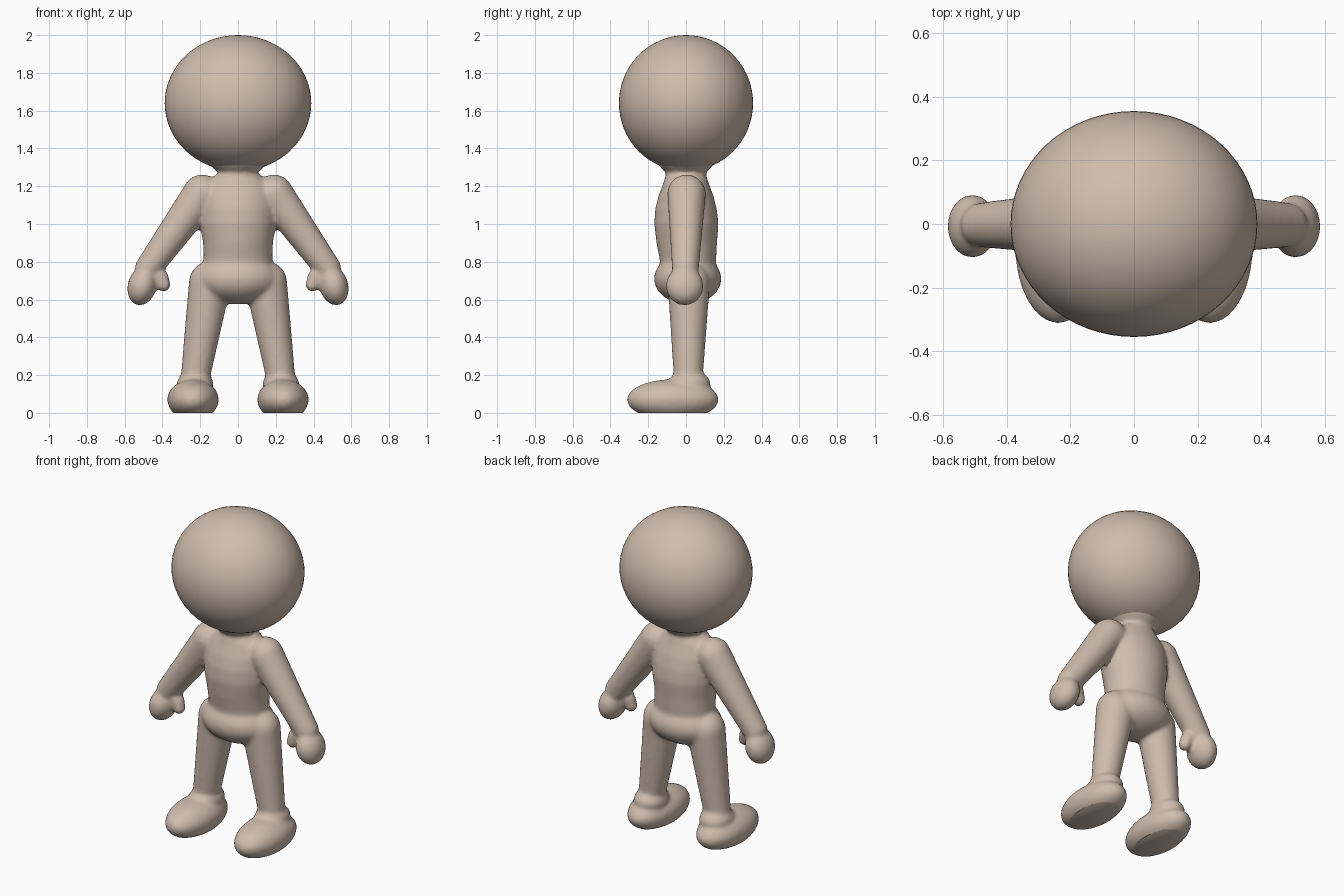
import bpy
import bmesh
from math import cos, sin, tau
from mathutils import Matrix, Vector

if "Cube" in bpy.data.objects:
    bpy.data.objects.remove(bpy.data.objects["Cube"])

skin = bpy.data.materials.new("beige_skin")
skin.use_nodes = True
colour = (0.63, 0.51, 0.42, 1)
skin.diffuse_color = colour
shader = next(n for n in skin.node_tree.nodes if n.type == "BSDF_PRINCIPLED")
shader.inputs["Base Color"].default_value = colour
shader.inputs["Roughness"].default_value = 0.8


def ellipsoid(bm, centre, radii, turn=None, segments=40):
    """Closed ball stretched to three radii, optionally turned."""
    matrix = Matrix.Translation(centre) @ (turn or Matrix()) @ Matrix.Diagonal((*radii, 1))
    bmesh.ops.create_uvsphere(bm, u_segments=segments, v_segments=segments // 2,
                              radius=1, matrix=matrix)


def limb(bm, start, end, r_start, r_end):
    """Tapered tube with rounded ends."""
    a, b = Vector(start), Vector(end)
    turn = (b - a).to_track_quat("Z", "Y").to_matrix().to_4x4()
    bmesh.ops.create_cone(bm, cap_ends=True, segments=32, radius1=r_start, radius2=r_end,
                          depth=(b - a).length, matrix=Matrix.Translation((a + b) / 2) @ turn)
    ellipsoid(bm, a, [r_start] * 3, segments=32)
    ellipsoid(bm, b, [r_end] * 3, segments=32)


def loft(bm, rings, sides=40):
    """Stack of ellipses given as height, half width, half depth, y offset."""
    loops = [[bm.verts.new((rx * cos(tau * i / sides), y + ry * sin(tau * i / sides), z))
              for i in range(sides)] for z, rx, ry, y in rings]
    bm.faces.new(loops[0][::-1])
    bm.faces.new(loops[-1])
    for low, high in zip(loops, loops[1:]):
        for i in range(sides):
            j = (i + 1) % sides
            bm.faces.new((low[i], low[j], high[j], high[i]))


def make_object(name, bm):
    mesh = bpy.data.meshes.new(name)
    bm.to_mesh(mesh)
    bm.free()
    mesh.materials.append(skin)
    obj = bpy.data.objects.new(name, mesh)
    bpy.context.collection.objects.link(obj)
    return obj


def smooth(obj):
    bpy.ops.object.select_all(action="DESELECT")
    obj.select_set(True)
    bpy.context.view_layer.objects.active = obj
    bpy.ops.object.shade_smooth_by_angle(angle=0.7)


# Head
bm = bmesh.new()
ellipsoid(bm, (0, 0, 1.64), (0.388, 0.355, 0.36), segments=64)
smooth(make_object("head", bm))

# Torso and neck
bm = bmesh.new()
loft(bm, [(0.70, 0.19, 0.14, 0.01), (0.82, 0.182, 0.15, 0.01), (0.90, 0.185, 0.16, 0.004),
          (1.00, 0.202, 0.17, 0.002), (1.08, 0.202, 0.163, 0), (1.15, 0.195, 0.145, 0),
          (1.21, 0.17, 0.122, 0), (1.245, 0.135, 0.112, 0), (1.27, 0.102, 0.102, 0),
          (1.295, 0.13, 0.13, 0), (1.33, 0.17, 0.16, 0)])

# Pelvis
ellipsoid(bm, (0, 0.009, 0.71), (0.225, 0.178, 0.135))

for side in (-1, 1):
    # Arm, hand and thumb
    limb(bm, (side * 0.19, 0.003, 1.16), (side * 0.475, -0.003, 0.765), 0.102, 0.071)
    tilt = Matrix.Rotation(side * -0.25, 4, "Y")
    ellipsoid(bm, (side * 0.508, -0.007, 0.672), (0.076, 0.099, 0.104), tilt)
    limb(bm, (side * 0.47, -0.01, 0.70), (side * 0.425, -0.015, 0.725), 0.045, 0.042)
    limb(bm, (side * 0.41, -0.015, 0.72), (side * 0.393, -0.02, 0.678), 0.042, 0.036)
    # Leg and ankle
    limb(bm, (side * 0.148, 0.015, 0.69), (side * 0.224, 0.012, 0.20), 0.112, 0.078)
    ellipsoid(bm, (side * 0.227, 0.018, 0.155), (0.096, 0.112, 0.07))
    # Foot, cut flat at the sole later
    ellipsoid(bm, (side * 0.238, -0.07, 0.07), (0.136, 0.243, 0.108))
body = make_object("body", bm)

# Fuse the parts into one soft skin
remesh = body.modifiers.new("fuse", "REMESH")
remesh.mode = "VOXEL"
remesh.voxel_size = 0.012
soften = body.modifiers.new("soften", "SMOOTH")
soften.factor = 0.5
soften.iterations = 6
graph = bpy.context.evaluated_depsgraph_get()
fused = bpy.data.meshes.new_from_object(body.evaluated_get(graph))
body.modifiers.clear()

# Flat soles
bm = bmesh.new()
bm.from_mesh(fused)
bmesh.ops.bisect_plane(bm, geom=bm.verts[:] + bm.edges[:] + bm.faces[:],
                       plane_co=(0, 0, 0), plane_no=(0, 0, 1), clear_inner=True)
rim = [e for e in bm.edges if e.is_boundary]
bmesh.ops.edgeloop_fill(bm, edges=rim)
bmesh.ops.recalc_face_normals(bm, faces=bm.faces[:])
bm.to_mesh(body.data)
bm.free()
bpy.data.meshes.remove(fused)
smooth(body)
